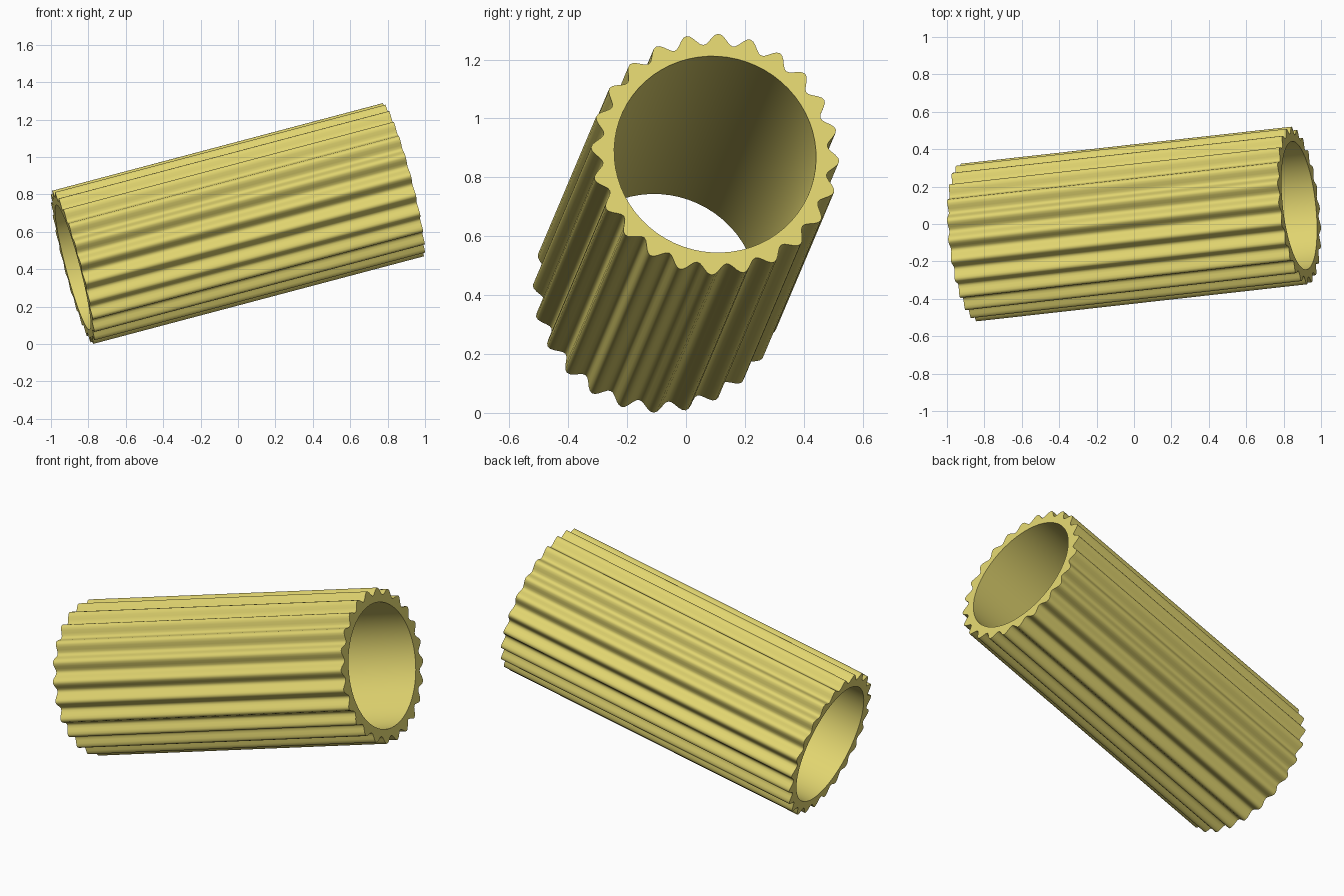
import bpy, bmesh, math
from mathutils import Vector, Matrix

if "Cube" in bpy.data.objects:
    bpy.data.objects.remove(bpy.data.objects["Cube"])

TEETH, STEPS = 24, 10
R_MID, R_WAVE, R_IN = 0.4045, 0.0195, 0.345
SHIFT = Vector((1.767, 0.198, 0.468))   # vector between the two end centres
HALF = SHIFT.length / 2

bm = bmesh.new()


def ring(count, radius):
    """Closed edge loop at the lower end of the tube."""
    vs = []
    for i in range(count):
        a = 2 * math.pi * i / count
        r = radius(a)
        vs.append(bm.verts.new((r * math.cos(a), r * math.sin(a), -HALF)))
    return [bm.edges.new((vs[i], vs[(i + 1) % count])) for i in range(count)]


# fluted outer outline and round bore
edges = ring(TEETH * STEPS, lambda a: R_MID + R_WAVE * math.cos(TEETH * a))
edges += ring(64, lambda a: R_IN)
bmesh.ops.triangle_fill(bm, use_beauty=True, use_dissolve=False, edges=edges)

# extrude the ring profile along the tube
ext = bmesh.ops.extrude_face_region(bm, geom=bm.faces[:], use_keep_orig=True)
top = [g for g in ext["geom"] if isinstance(g, bmesh.types.BMVert)]
bmesh.ops.translate(bm, verts=top, vec=(0, 0, 2 * HALF))
bmesh.ops.recalc_face_normals(bm, faces=bm.faces[:])

# tilt the tube
axis = SHIFT.normalized()
side = Vector((0, 0, 1)).cross(axis).normalized()
up = axis.cross(side)
rot = Matrix((side, up, axis)).transposed().to_4x4()
bm.transform(Matrix.Translation((0, 0, 0.644)) @ rot @ Matrix.Rotation(math.radians(-3.2), 4, 'Z'))

mesh = bpy.data.meshes.new("fluted_tube")
bm.to_mesh(mesh)
bm.free()
tube = bpy.data.objects.new("fluted_tube", mesh)
bpy.context.collection.objects.link(tube)

mat = bpy.data.materials.new("yellow")
mat.diffuse_color = (0.75, 0.66, 0.16, 1)
mat.use_nodes = True
mat.node_tree.nodes["Principled BSDF"].inputs["Base Color"].default_value = mat.diffuse_color
mesh.materials.append(mat)

bpy.context.view_layer.objects.active = tube
tube.select_set(True)
bpy.ops.object.shade_smooth_by_angle(angle=math.radians(40))
